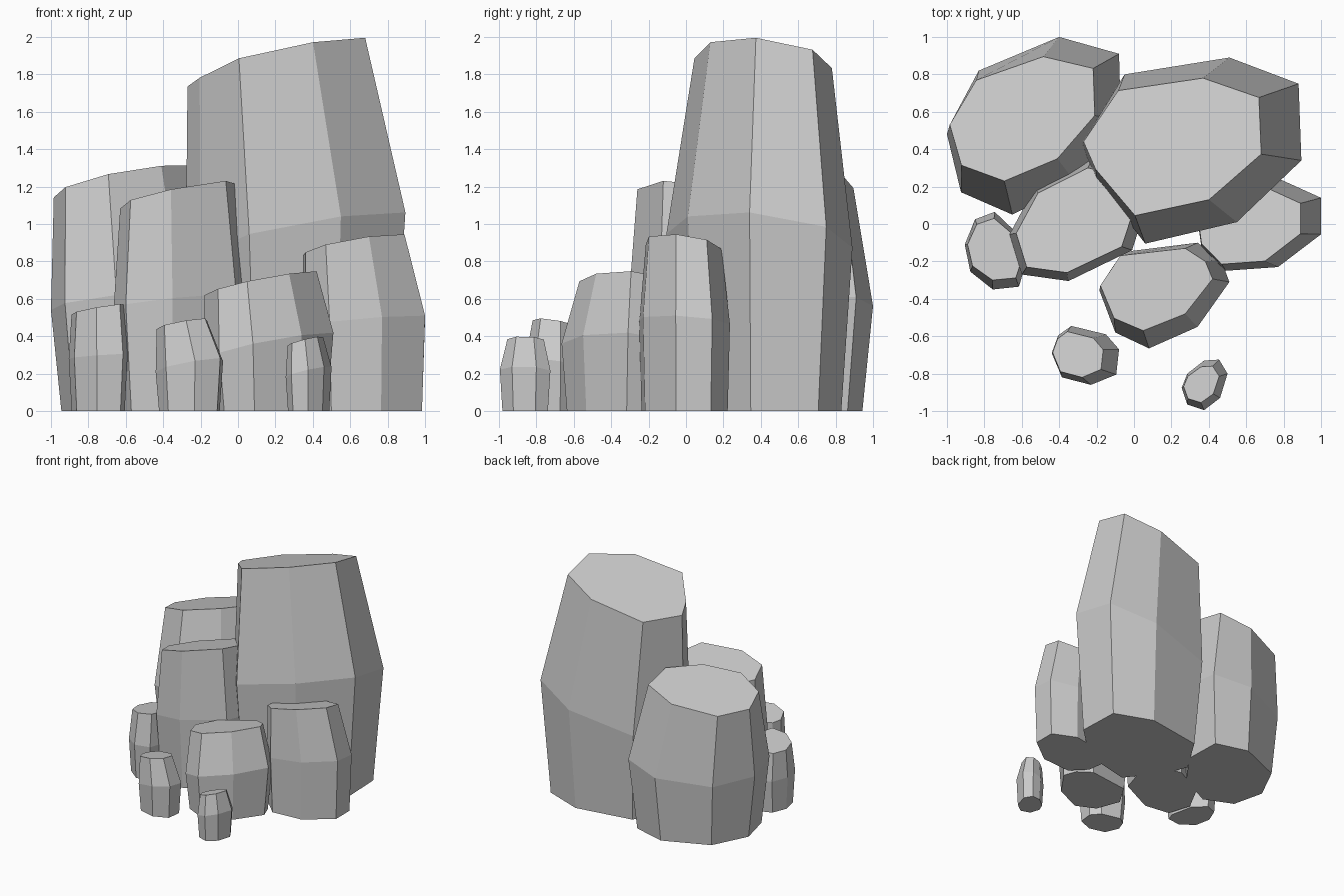
import bpy
import bmesh

if "Cube" in bpy.data.objects:
    bpy.data.objects.remove(bpy.data.objects["Cube"])

stone = bpy.data.materials.new("stone_grey")
stone.diffuse_color = (0.6, 0.6, 0.6, 1)
stone.use_nodes = True
stone.node_tree.nodes["Principled BSDF"].inputs["Base Color"].default_value = stone.diffuse_color


def bounds(pts):
    xs, ys = [p[0] for p in pts], [p[1] for p in pts]
    return min(xs), max(xs), min(ys), max(ys)


def column(name, waist, top_box, mid_z, top_z, slope, mid_tilt, foot=0.9):
    """Eight-sided stone: flat foot, wide waist, smaller tilted top."""
    x0, x1, y0, y1 = bounds(waist)
    cx, cy = (x0 + x1) / 2, (y0 + y1) / 2
    tx0, tx1, ty0, ty1 = top_box

    def tilt(x, y, k=1.0):
        return k * (slope[0] * (x - cx) + slope[1] * (y - cy))

    base = [(cx + (x - cx) * foot, cy + (y - cy) * foot, 0) for x, y in waist]
    middle = [(x, y, mid_z + tilt(x, y, mid_tilt)) for x, y in waist]
    top = []
    for x, y in waist:
        u = tx0 + (x - x0) / (x1 - x0) * (tx1 - tx0)
        v = ty0 + (y - y0) / (y1 - y0) * (ty1 - ty0)
        top.append((u, v, top_z + tilt(u, v)))

    bm = bmesh.new()
    rings = [[bm.verts.new(p) for p in ring] for ring in (base, middle, top)]
    n = len(waist)
    for low, high in zip(rings, rings[1:]):
        for i in range(n):
            j = (i + 1) % n
            bm.faces.new((low[i], low[j], high[j], high[i]))
    bm.faces.new(rings[0][::-1])
    bm.faces.new(rings[2])
    bmesh.ops.recalc_face_normals(bm, faces=bm.faces)
    mesh = bpy.data.meshes.new(name)
    bm.to_mesh(mesh)
    bm.free()
    mesh.materials.append(stone)
    bpy.context.collection.objects.link(bpy.data.objects.new(name, mesh))


# Tallest stone
column("tall_stone",
       [(-.28, .43), (-.2, .23), (.06, -.105), (.55, .01),
        (.895, .34), (.88, .75), (.51, .89), (-.05, .8)],
       (-.27, .68, .045, .78), .915, 1.895, (.26, -.2), .9, .88)
# Large stone at the back left
column("back_left_stone",
       [(-1, .48), (-.925, .17), (-.65, .05), (-.31, .22),
        (-.07, .55), (-.08, .91), (-.4, 1), (-.83, .82)],
       (-.985, -.21, .23, .895), .59, 1.249, (.235, -.186), .5, .88)
# Leaning stone in the middle left
column("middle_left_stone",
       [(-.665, -.055), (-.6, -.27), (-.35, -.305), (-.01, -.14),
        (.06, .08), (.02, .3), (-.22, .36), (-.53, .2)],
       (-.63, -.005, -.26, .3), .58, 1.147, (.24, -.18), .5)
# Stone on the right
column("right_stone",
       [(.34, .02), (.36, -.12), (.49, -.25), (.77, -.23),
        (1, -.055), (1, .14), (.79, .235), (.48, .18)],
       (.345, .89, -.215, .19), .473, .893, (.2, -.18), .5, .95)
# Stone in front
column("front_stone",
       [(-.185, -.355), (-.1, -.58), (.08, -.665), (.34, -.55),
        (.51, -.31), (.465, -.19), (.34, -.1), (-.06, -.15)],
       (-.18, .42, -.57, -.13), .35, .7, (.22, -.1), 1)
# Small stones around the foot
column("small_left_stone",
       [(-.905, -.11), (-.875, -.255), (-.755, -.35), (-.615, -.335),
        (-.59, -.25), (-.635, -.04), (-.745, .065), (-.85, .025)],
       (-.89, -.61, -.3, .03), .29, .54, (.15, -.1), .4)
column("small_front_stone",
       [(-.44, -.69), (-.385, -.82), (-.23, -.86), (-.095, -.805),
        (-.08, -.67), (-.15, -.59), (-.335, -.545), (-.405, -.595)],
       (-.435, -.165, -.82, -.575), .24, .47, (.17, -.15), 1)
column("tiny_stone",
       [(.255, -.875), (.285, -.965), (.375, -.995), (.46, -.93),
        (.5, -.8), (.455, -.725), (.375, -.73), (.285, -.8)],
       (.265, .455, -.955, -.76), .21, .38, (.27, -.1), .9)
